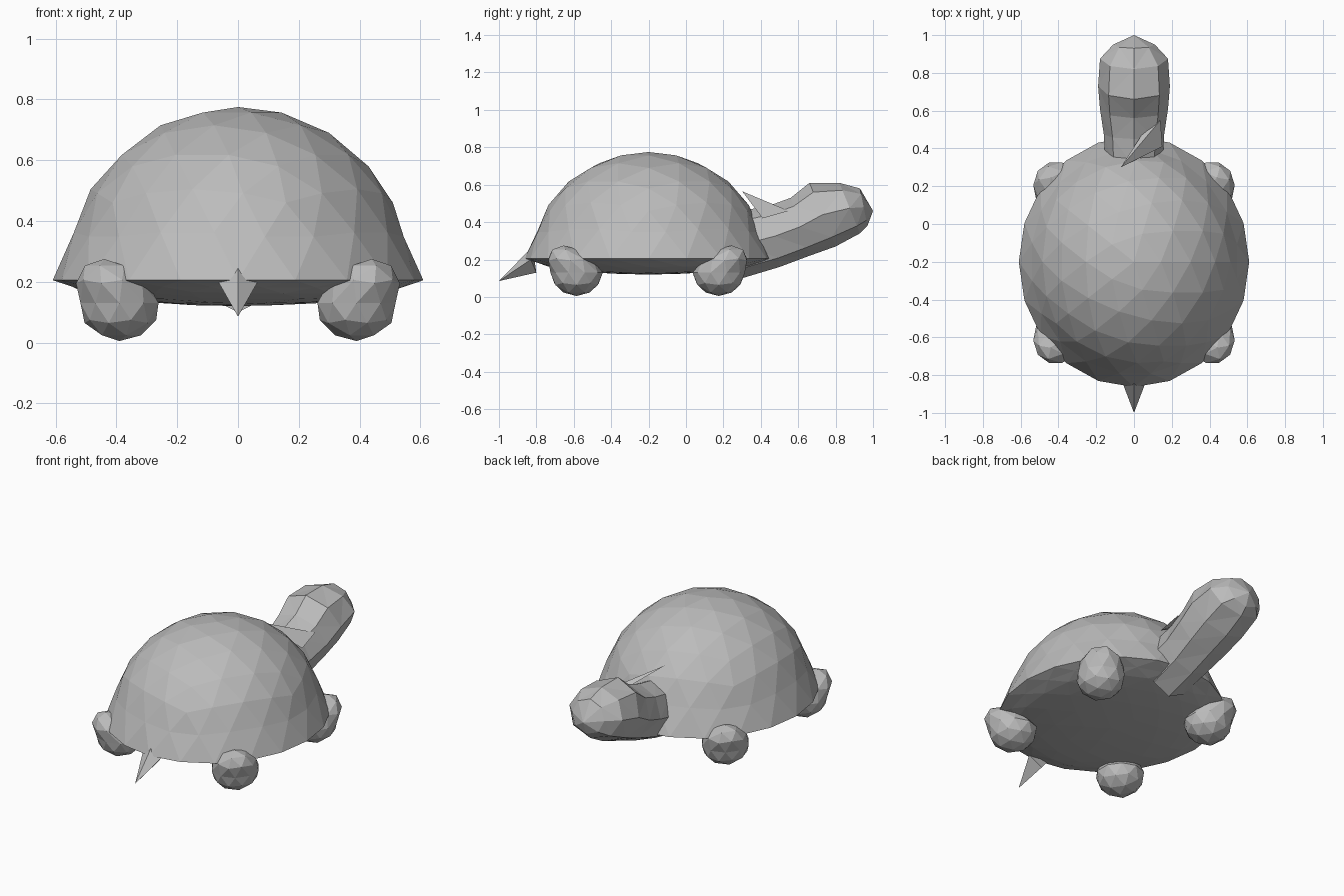
import bpy
import bmesh
from math import cos, sin, pi
from mathutils import Vector

cube = bpy.data.objects.get("Cube")
if cube:
    bpy.data.objects.remove(cube, do_unlink=True)

grey = bpy.data.materials.new("stone grey")
grey.use_nodes = True
COLOUR = (0.5, 0.5, 0.5, 1)
grey.diffuse_color = COLOUR
grey.node_tree.nodes["Principled BSDF"].inputs["Base Color"].default_value = COLOUR


def finish(name, bm):
    """Turn a bmesh into a flat-shaded grey object."""
    bmesh.ops.recalc_face_normals(bm, faces=bm.faces)
    mesh = bpy.data.meshes.new(name)
    bm.to_mesh(mesh)
    bm.free()
    mesh.materials.append(grey)
    obj = bpy.data.objects.new(name, mesh)
    bpy.context.collection.objects.link(obj)
    return obj


def spike(name, base, tip):
    """Pointed solid from a ring of base corners to a tip."""
    bm = bmesh.new()
    ring = [bm.verts.new(p) for p in base]
    point = bm.verts.new(tip)
    bm.faces.new(ring)
    for i, v in enumerate(ring):
        bm.faces.new((ring[i - 1], v, point))
    return finish(name, bm)


# Shell: domed top, flared rim and shallow belly
bm = bmesh.new()
bmesh.ops.create_icosphere(bm, subdivisions=3, radius=1)
bmesh.ops.bisect_plane(bm, geom=bm.verts[:] + bm.edges[:] + bm.faces[:],
                       plane_co=(0, 0, 0), plane_no=(0, 0, 1), dist=0.04)
for v in bm.verts:
    if abs(v.co.z) < 0.045:
        v.co.z = 0
        v.co.xy = v.co.xy.normalized() * 1.07
    height = 0.57 if v.co.z > 0 else 0.085
    v.co = Vector((v.co.x * 0.57, v.co.y * 0.62 - 0.2, v.co.z * height + 0.205))
bmesh.ops.dissolve_degenerate(bm, dist=0.005, edges=bm.edges[:])
finish("shell", bm)

# Legs: rounded feet whose upper part leans out to the shell rim
for end, y, lean in (("hind", -0.585, -0.07), ("front", 0.175, 0.07)):
    for side, sign in (("left", 1), ("right", -1)):
        bm = bmesh.new()
        bmesh.ops.create_icosphere(bm, subdivisions=2, radius=1)
        for v in bm.verts:
            up = max(v.co.z, 0)
            x = v.co.x * 0.135 + 0.39 + 0.05 * up
            v.co = Vector((sign * x, v.co.y * 0.14 + y + lean * up,
                           v.co.z * 0.125 + 0.13 + 0.02 * up))
        finish(f"{end}_leg_{side}", bm)

# Neck and head: eight-sided rings given by top point, bottom point, half width
RINGS = (
    ((0.30, 0.46), (0.30, 0.10), 0.15),
    ((0.45, 0.49), (0.50, 0.16), 0.16),
    ((0.56, 0.53), (0.66, 0.22), 0.18),
    ((0.66, 0.61), (0.80, 0.27), 0.19),
    ((0.82, 0.61), (0.93, 0.34), 0.18),
    ((0.93, 0.58), (0.97, 0.38), 0.11),
)
SIDES = 8
bm = bmesh.new()
loops = []
for top, bottom, width in RINGS:
    top, bottom = Vector((0, *top)), Vector((0, *bottom))
    mid, half = (top + bottom) / 2, (top - bottom) / 2
    angles = [2 * pi * i / SIDES for i in range(SIDES)]
    loops.append([bm.verts.new(mid + half * cos(a) + Vector((width * sin(a), 0, 0)))
                  for a in angles])
for a, b in zip(loops, loops[1:]):
    for i in range(SIDES):
        bm.faces.new((a[i - 1], a[i], b[i], b[i - 1]))
nose = bm.verts.new((0, 1.0, 0.46))
for i in range(SIDES):
    bm.faces.new((loops[-1][i - 1], loops[-1][i], nose))
bm.faces.new(loops[0])
bmesh.ops.triangulate(bm, faces=bm.faces[:])
finish("neck_and_head", bm)

# Fold of skin from the neck onto the shell
spike("neck_fold", [(0.15, 0.41, 0.42), (0.14, 0.55, 0.46), (0.04, 0.47, 0.48)],
      (-0.07, 0.30, 0.565))

# Tail
spike("tail", [(0, -0.82, 0.27), (0.065, -0.83, 0.2), (0, -0.80, 0.13), (-0.065, -0.83, 0.2)],
      (0, -1.0, 0.085))
